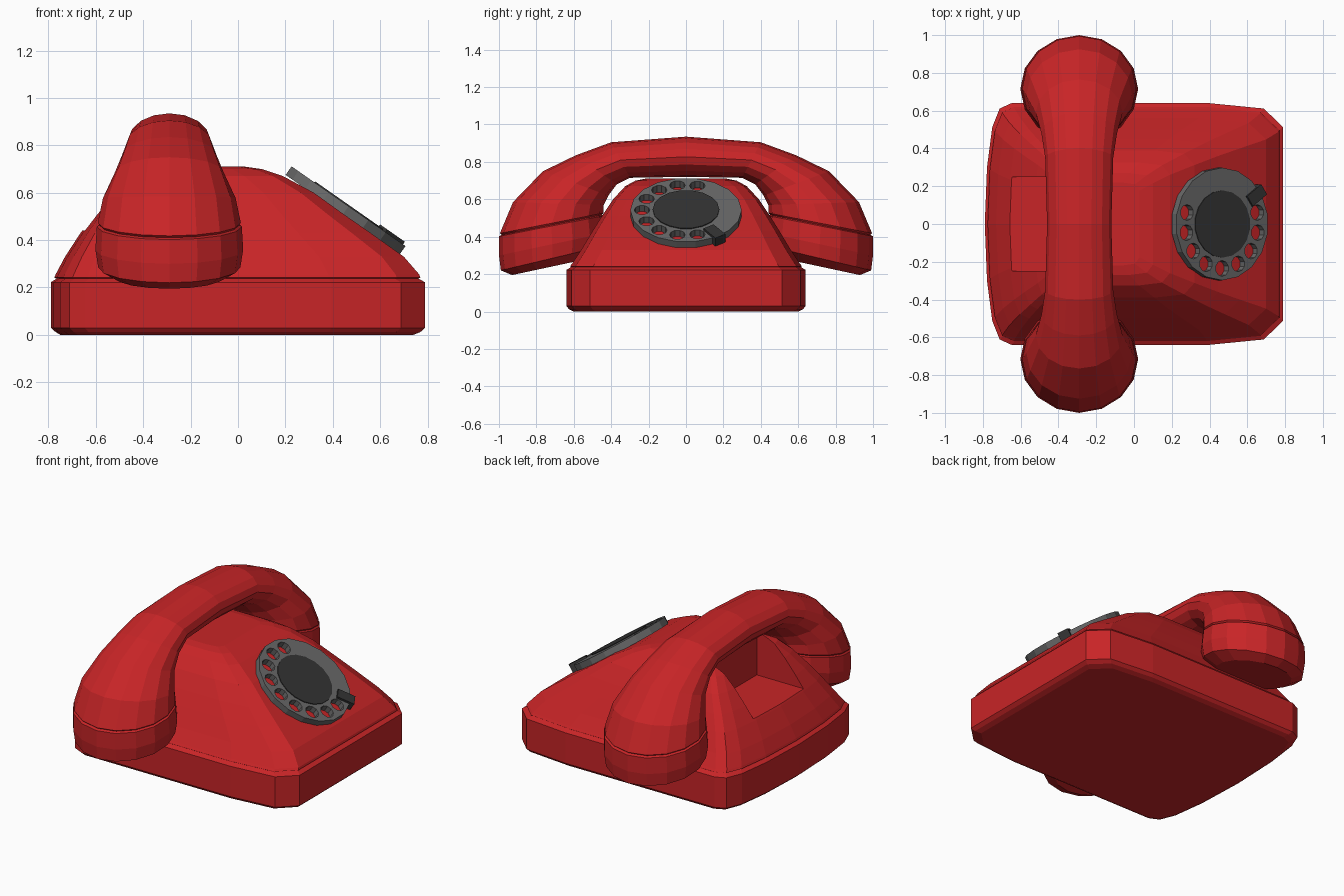
import bpy, bmesh, math
from mathutils import Matrix, Vector

if "Cube" in bpy.data.objects:
    bpy.data.objects.remove(bpy.data.objects["Cube"])


def material(name, rgb):
    m = bpy.data.materials.new(name)
    m.diffuse_color = (*rgb, 1)
    m.use_nodes = True
    m.node_tree.nodes["Principled BSDF"].inputs["Base Color"].default_value = m.diffuse_color
    return m


RED = material("red", (0.58, 0.018, 0.02))
GREY = material("dial grey", (0.14, 0.14, 0.14))
DARK = material("dark grey", (0.034, 0.034, 0.034))


def finish(name, bm, mat):
    bmesh.ops.recalc_face_normals(bm, faces=bm.faces)
    me = bpy.data.meshes.new(name)
    bm.to_mesh(me)
    bm.free()
    me.materials.append(mat)
    ob = bpy.data.objects.new(name, me)
    bpy.context.collection.objects.link(ob)
    return ob


def loft(name, rings, mat):
    """Skin a list of equal-length closed rings and cap both ends."""
    bm = bmesh.new()
    rows = [[bm.verts.new(p) for p in r] for r in rings]
    n = len(rows[0])
    for a, b in zip(rows, rows[1:]):
        for i in range(n):
            j = (i + 1) % n
            bm.faces.new((a[i], a[j], b[j], b[i]))
    bm.faces.new(rows[0])
    bm.faces.new(rows[-1])
    return finish(name, bm, mat)


def cut(ob, cutter):
    mod = ob.modifiers.new("cut", 'BOOLEAN')
    mod.operation = 'DIFFERENCE'
    mod.solver = 'EXACT'
    mod.object = cutter
    cutter.hide_render = True
    cutter.hide_viewport = True


# Plan outline shared by base and shell, scaled to each level
HALF = [(1, .80), (.87, .955), (.5, 1), (-.82, 1), (-.9, .955),
        (-.95, .8), (-.985, .47), (-1, 0)]
OUTLINE = HALF + [(x, -y) for x, y in reversed(HALF[:-1])]


def level(z, xb, xf, hy):
    return [((xf + xb) / 2 + x * (xf - xb) / 2, y * hy, z) for x, y in OUTLINE]


# Base tray
loft("base", [level(0, -.75, .74, .60), level(.012, -.77, .77, .625),
              level(.03, -.79, .79, .64), level(.222, -.79, .79, .64),
              level(.238, -.765, .76, .615)], RED)

# Sloping shell
shell = loft("shell", [
    level(.23, -.755, .745, .60), level(.242, -.775, .77, .62),
    level(.255, -.77, .765, .61), level(.33, -.73, .70, .56),
    level(.43, -.665, .56, .50), level(.51, -.605, .445, .45),
    level(.60, -.53, .32, .39), level(.67, -.46, .19, .325),
    level(.70, -.40, .10, .27), level(.71, -.35, .03, .22)], RED)

# Hand pocket in the back of the shell
bm = bmesh.new()
bmesh.ops.create_cube(bm, size=1, matrix=Matrix.Translation((-.66, 0, .70))
                      @ Matrix.Diagonal((.68, .50, .52, 1)))
cut(shell, finish("pocket_cutter", bm, RED))

# Handset: (outer y, z), (inner y, z), half width for one side, then mirrored
SECTIONS = [
    ((.40, .905), (.30, .715), .18),
    ((.59, .835), (.37, .68), .20),
    ((.765, .75), (.415, .62), .23),
    ((.925, .585), (.44, .57), .28),
    ((.995, .418), (.44, .527), .302),
    ((.985, .410), (.45, .517), .295),
    ((1.0, .402), (.44, .512), .306),
    ((1.0, .30), (.43, .42), .312),
    ((.99, .22), (.44, .35), .30),
    ((.93, .195), (.51, .285), .225),
]


def section(outer, inner, hw, side=1, n=16):
    o, i = Vector(outer), Vector(inner)
    c, d = (o + i) / 2, (o - i) / 2
    ring = []
    for k in range(n):
        t = math.tau * k / n
        p = c + d * math.cos(t)
        ring.append((-.29 + hw * math.sin(t), side * p.x, p.y))
    return ring


loft("handset", [section(*s, side=-1) for s in reversed(SECTIONS)]
     + [section((0, .935), (0, .72), .17)]
     + [section(*s) for s in SECTIONS], RED)

# Dial frame: local x runs down the slope, local z is the dial normal
DIAL = Matrix.Translation((.454, 0, .525)) @ Matrix.Rotation(math.radians(35), 4, 'Y')


def discs(name, spots, r, z0, z1, sides, mat):
    bm = bmesh.new()
    for x, y in spots:
        bmesh.ops.create_cone(bm, cap_ends=True, segments=sides, radius1=r, radius2=r,
                              depth=z1 - z0,
                              matrix=DIAL @ Matrix.Translation((x, y, (z0 + z1) / 2)))
    return finish(name, bm, mat)


dial = discs("dial_wheel", [(0, 0)], .298, -.022, .022, 18, GREY)
angles = [math.radians(165 + 26.25 * k) for k in range(9)]
holes = discs("finger_hole_cutter", [(.235 * math.cos(a), .235 * math.sin(a)) for a in angles],
              .042, -.1, .1, 10, GREY)
cut(dial, holes)
discs("dial_centre", [(0, 0)], .178, .0, .027, 18, DARK)

# Finger stop
bm = bmesh.new()
bmesh.ops.create_cube(bm, size=1, matrix=DIAL @ Matrix.Rotation(math.radians(35), 4, 'Z')
                      @ Matrix.Translation((.265, 0, .008))
                      @ Matrix.Diagonal((.11, .065, .055, 1)))
finish("finger_stop", bm, DARK)
